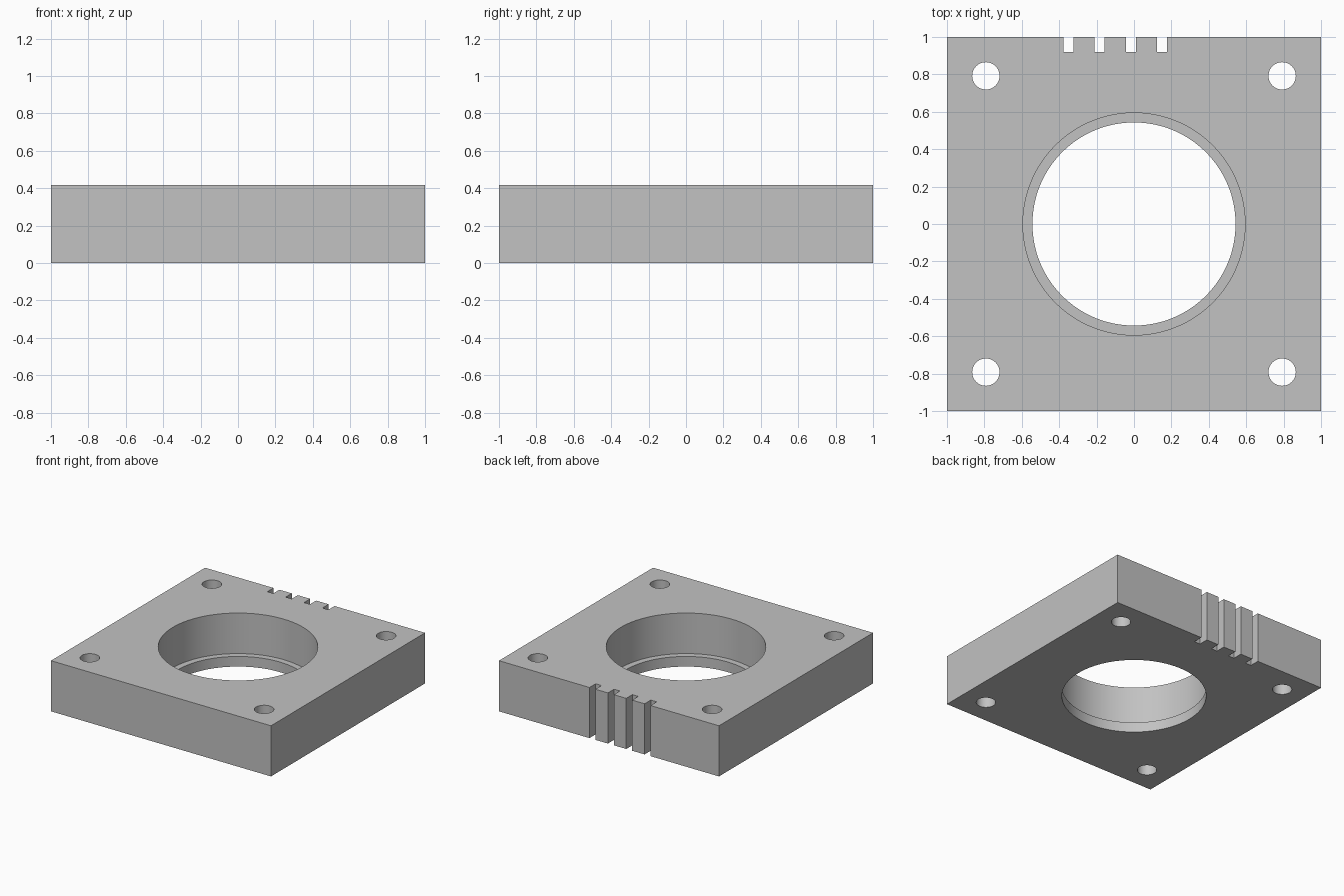
import bpy
from math import radians

HEIGHT = 0.416
HALF = 1.0

cube = bpy.data.objects.get("Cube")
if cube:
    bpy.data.objects.remove(cube, do_unlink=True)

grey = bpy.data.materials.new("plain_grey")
grey.use_nodes = True
colour = (0.54, 0.54, 0.54, 1.0)
grey.diffuse_color = colour
grey.node_tree.nodes["Principled BSDF"].inputs["Base Color"].default_value = colour


def box(name, x0, x1, y0, y1, z0, z1):
    bpy.ops.mesh.primitive_cube_add(
        size=1, location=((x0 + x1) / 2, (y0 + y1) / 2, (z0 + z1) / 2))
    obj = bpy.context.object
    obj.name = name
    obj.scale = (x1 - x0, y1 - y0, z1 - z0)
    bpy.ops.object.transform_apply(location=True, rotation=True, scale=True)
    obj.data.materials.append(grey)
    return obj


def cylinder(name, x, y, radius, z0, z1, sides):
    bpy.ops.mesh.primitive_cylinder_add(
        vertices=sides, radius=radius, depth=z1 - z0,
        location=(x, y, (z0 + z1) / 2))
    obj = bpy.context.object
    obj.name = name
    obj.data.materials.append(grey)
    return obj


def cut(target, cutter):
    mod = target.modifiers.new(cutter.name, "BOOLEAN")
    mod.operation = "DIFFERENCE"
    mod.solver = "EXACT"
    mod.object = cutter
    bpy.ops.object.select_all(action="DESELECT")
    bpy.context.view_layer.objects.active = target
    target.select_set(True)
    bpy.ops.object.modifier_apply(modifier=mod.name)
    bpy.data.objects.remove(cutter, do_unlink=True)


# Square block
block = box("mounting_block", -HALF, HALF, -HALF, HALF, 0, HEIGHT)

# Central bore, wider above a thin ledge near the bottom
cut(block, cylinder("bore_cutter", 0, 0, 0.543, -0.1, HEIGHT + 0.1, 128))
cut(block, cylinder("counterbore_cutter", 0, 0, 0.594, 0.083, HEIGHT + 0.1, 128))

# Corner bolt holes
for sx in (-1, 1):
    for sy in (-1, 1):
        cut(block, cylinder("bolt_hole_cutter", sx * 0.792, sy * 0.792,
                            0.073, -0.1, HEIGHT + 0.1, 48))

# Four vertical slots in the back face
for i in range(4):
    x = -0.351 + i * 0.167
    cut(block, box("slot_cutter", x - 0.027, x + 0.027,
                   HALF - 0.08, HALF + 0.1, -0.1, HEIGHT + 0.1))

# Smooth round walls, crisp edges
bpy.ops.object.select_all(action="DESELECT")
block.select_set(True)
bpy.context.view_layer.objects.active = block
bpy.ops.object.shade_smooth_by_angle(angle=radians(30))
